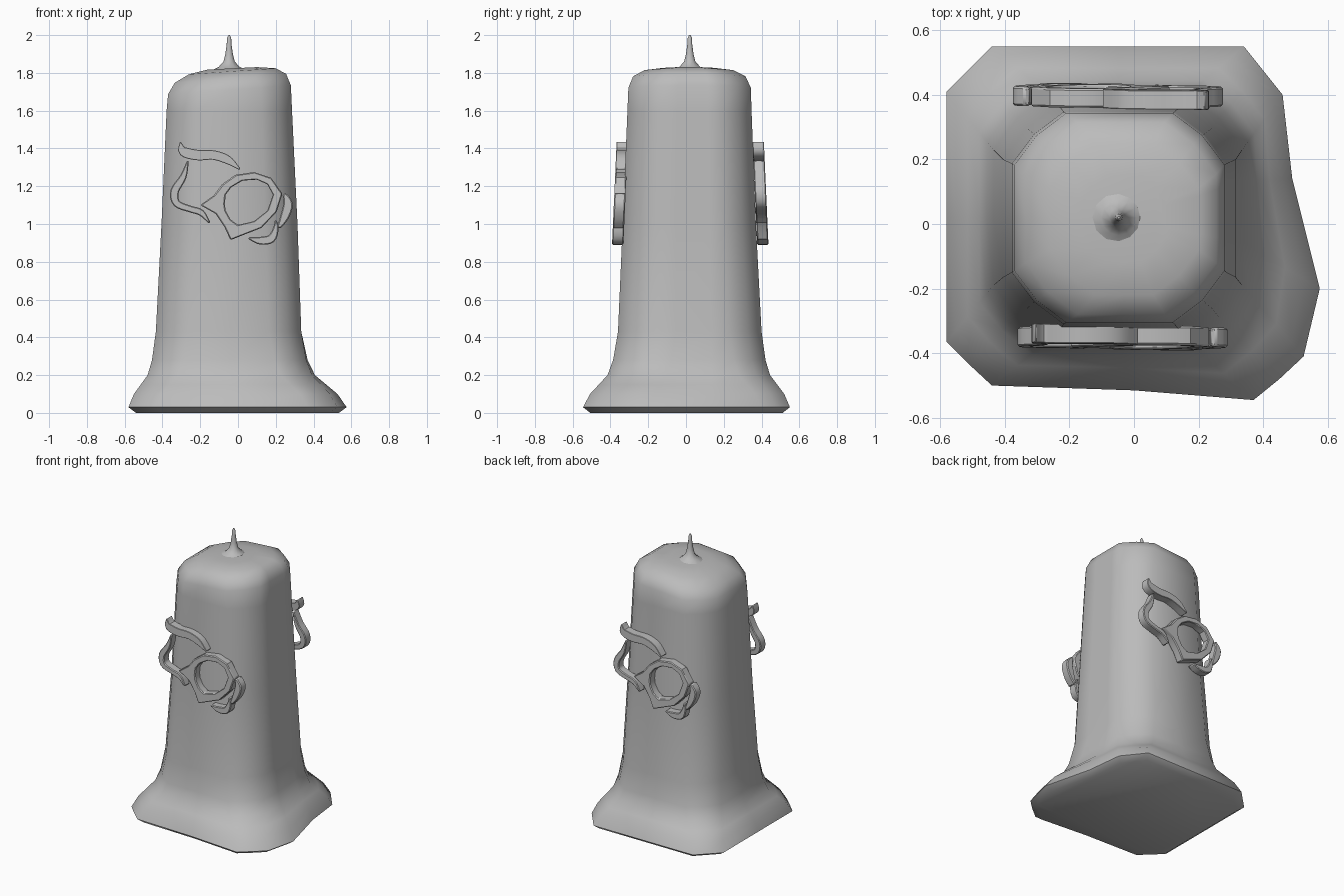
import bpy, bmesh
from math import radians, sin, cos, tau
from mathutils import Vector

if "Cube" in bpy.data.objects:
    bpy.data.objects.remove(bpy.data.objects["Cube"])

wax = bpy.data.materials.new("grey wax")
wax.use_nodes = True
GREY = (0.5, 0.5, 0.5, 1)
wax.diffuse_color = GREY
wax.node_tree.nodes["Principled BSDF"].inputs["Base Color"].default_value = GREY


def finish(name, bm, angle):
    bmesh.ops.recalc_face_normals(bm, faces=bm.faces)
    mesh = bpy.data.meshes.new(name)
    bm.to_mesh(mesh)
    bm.free()
    mesh.materials.append(wax)
    mesh.shade_smooth()
    mesh.set_sharp_from_angle(angle=radians(angle))
    obj = bpy.data.objects.new(name, mesh)
    bpy.context.collection.objects.link(obj)
    return obj


def loft(name, rings, angle):
    bm = bmesh.new()
    loops = [[bm.verts.new(p) for p in ring] for ring in rings]
    n = len(loops[0])
    for a, b in zip(loops, loops[1:]):
        for i in range(n):
            j = (i + 1) % n
            bm.faces.new((a[i], a[j], b[j], b[i]))
    bm.faces.new(loops[0])
    bm.faces.new(loops[-1])
    return finish(name, bm, angle)


# Candle body: chamfered square sections over an uneven, melted foot
def section(z, x0, x1, y0, y1, c, tilt=0):
    h, dx, dy = c * 0.43, x1 - x0, y1 - y0
    pts = [(x1, y0 + dy * 0.4), (x1, y0 + dy * 0.65),
           (x1, y1 - c), (x1 - h, y1 - h), (x1 - c, y1),
           (x0 + dx / 2, y1),
           (x0 + c, y1), (x0 + h, y1 - h), (x0, y1 - c),
           (x0, y0 + dy / 2),
           (x0, y0 + c), (x0 + h, y0 + h), (x0 + c, y0),
           (x0 + dx / 2, y0),
           (x1 - c, y0), (x1 - h, y0 + h), (x1, y0 + c)]
    return [Vector((x, y, z + tilt * (x + 0.05))) for x, y in pts]


foot = [Vector((x, y, 0)) for x, y in (
    (.575, -.2), (.49, .14), (.46, .4), (.4, .475), (.34, .55), (-.05, .55),
    (-.44, .55), (-.51, .48), (-.58, .41), (-.58, .02), (-.58, -.365),
    (-.51, -.435), (-.44, -.5), (0, -.515), (.37, -.545), (.45, -.48),
    (.525, -.41))]
shaft = section(.43, -.435, .335, -.36, .4, .17)

rings = [[p * .93 for p in foot]]
for z, t in ((.03, 1), (.1, .8), (.15, .55), (.2, .3), (.28, .14)):
    ring = [s.lerp(f, t) for s, f in zip(shaft, foot)]
    for p in ring:
        p.z = z
    rings.append(ring)
rings += [shaft,
          section(1, -.405, .315, -.335, .37, .17),
          section(1.6, -.378, .286, -.31, .347, .16),
          section(1.71, -.37, .28, -.305, .343, .16, .07),
          section(1.77, -.335, .255, -.28, .315, .16, .08),
          section(1.807, -.26, .2, -.22, .25, .14, .07),
          section(1.823, -.16, .1, -.12, .15, .08, .05)]
loft("candle_body", rings, 50)

# Wick with a flared wax collar
profile = ((.1, 1.81), (.055, 1.832), (.03, 1.86), (.02, 1.9),
           (.013, 1.95), (.011, 1.985), (.004, 2))
loft("wick", [[(-.047 + r * cos(tau * k / 12), .02 + r * sin(tau * k / 12), z)
               for k in range(12)] for r, z in profile], 60)


# Ornaments: flat ribbons that lean with the candle walls
def smooth_path(pts, steps=4):
    pts = [Vector(p) for p in pts]
    ext = [2 * pts[0] - pts[1]] + pts + [2 * pts[-1] - pts[-2]]
    out = []
    for a, b, c, d in zip(ext, ext[1:], ext[2:], ext[3:]):
        for k in range(steps):
            t = k / steps
            out.append(0.5 * (2 * b + (c - a) * t + (2 * a - 5 * b + 4 * c - d) * t * t
                              + (3 * b - a - 3 * c + d) * t ** 3))
    return out + [pts[-1]]


def stroke(pts):
    path = smooth_path(pts)
    left, right = [], []
    for i, p in enumerate(path):
        d = path[min(i + 1, len(path) - 1)] - path[max(i - 1, 0)]
        n = Vector((-d.y, d.x)).normalized() * p.z / 2
        left.append(p.xy + n)
        right.append(p.xy - n)
    return left, right


def ribbon(name, outer, inner, back, closed=False):
    bm = bmesh.new()

    def place(p, depth):
        x, z = p
        y = -.35 + (z - 1.15) * .045 + depth
        return (-.085 - x, .045 - y, z) if back else (x, y, z)

    rows = [[bm.verts.new(place(p, d)) for p in line]
            for line, d in ((outer, -.03), (inner, -.03), (inner, .03), (outer, .03))]
    n = len(outer)
    for i in range(n if closed else n - 1):
        j = (i + 1) % n
        for r in range(4):
            a, b = rows[r], rows[(r + 1) % 4]
            bm.faces.new((a[i], a[j], b[j], b[i]))
    if not closed:
        for end in (0, -1):
            bm.faces.new([row[end] for row in rows])
    obj = finish(name, bm, 35)
    bevel = obj.modifiers.new("soft edge", 'BEVEL')
    bevel.width = .006
    bevel.limit_method = 'ANGLE'
    bevel.angle_limit = radians(50)


# Centre lines as x, z, width
strokes = {
    "upper_horn": ((-.305, 1.435, .005), (-.29, 1.385, .05), (-.215, 1.365, .055),
                   (-.13, 1.365, .05), (-.055, 1.34, .045), (.01, 1.29, .01)),
    "side_crescent": ((-.265, 1.335, .01), (-.29, 1.25, .035), (-.335, 1.175, .045),
                      (-.325, 1.11, .04), (-.255, 1.08, .035), (-.195, 1.06, .035),
                      (-.15, 1.005, .01)),
    "small_crescent": ((.245, 1.16, .02), (.265, 1.105, .05), (.245, 1.035, .045),
                       (.215, .98, .02)),
    "lower_hook": ((.055, .925, .01), (.115, .912, .04), (.175, .922, .045),
                   (.2, .975, .03), (.2, 1.02, .01)),
}
ring_outer = ((-.2, 1.1), (-.13, 1.15), (-.085, 1.21), (-.015, 1.26), (.085, 1.275),
              (.175, 1.245), (.235, 1.16), (.205, 1.065), (.125, .98), (-.04, .915),
              (-.07, .98), (-.12, 1.055))
ring_inner = ((-.07, 1.105), (-.065, 1.155), (-.035, 1.195), (.025, 1.23), (.1, 1.235),
              (.155, 1.21), (.185, 1.155), (.155, 1.07), (.085, 1.015), (0, .995),
              (-.04, 1.025), (-.065, 1.07))

for back, side in ((False, "front"), (True, "back")):
    for part, pts in strokes.items():
        ribbon(f"{side}_{part}", *stroke(pts), back)
    ribbon(f"{side}_pointed_ring", ring_outer, ring_inner, back, closed=True)
